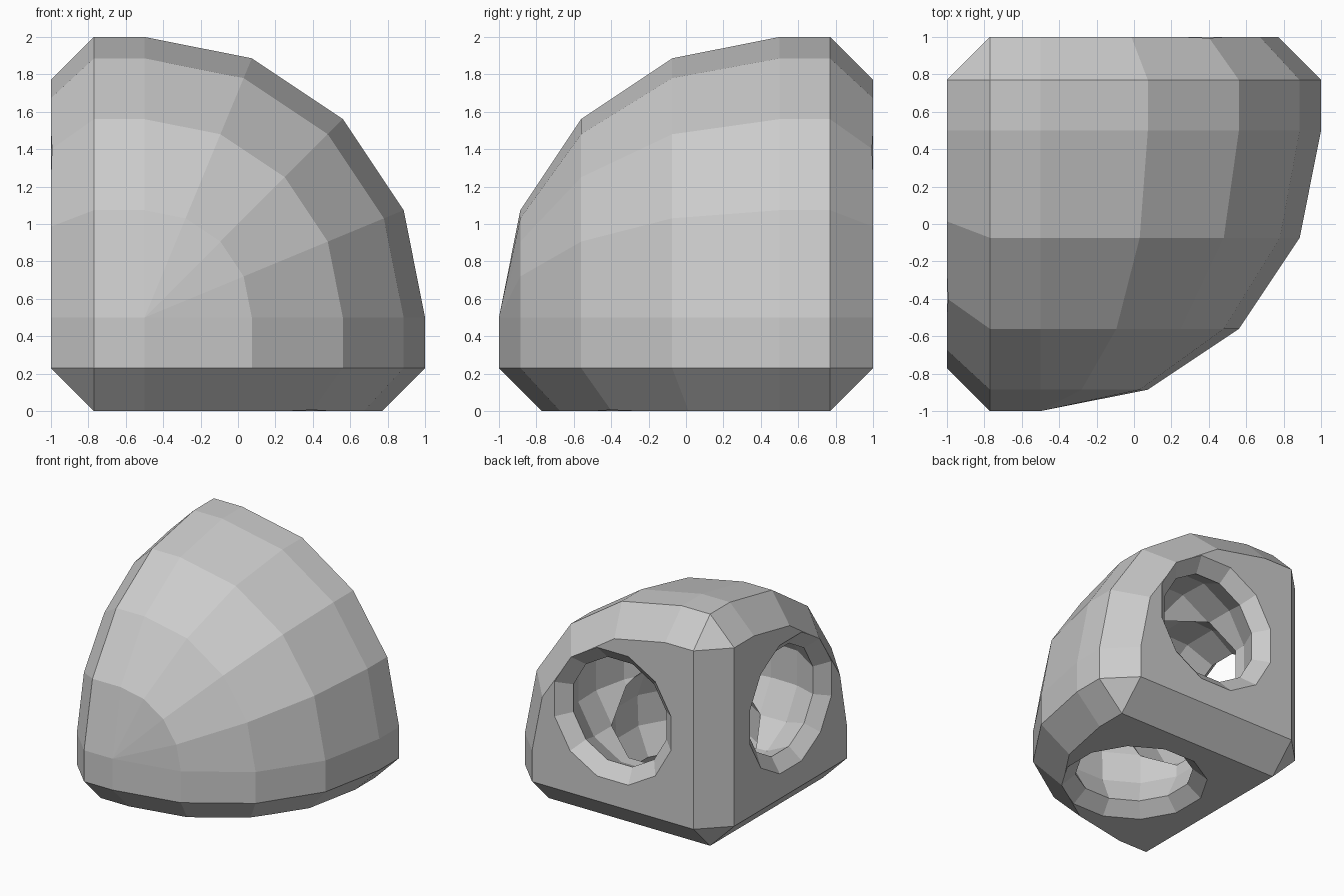
import bpy, bmesh
from math import sin, cos, radians, pi
from mathutils import Vector

if "Cube" in bpy.data.objects:
    bpy.data.objects.remove(bpy.data.objects["Cube"])

CENTRE = Vector((-0.5, 0.5, 0.5))   # centre of the rounded outside
R, EDGE, CUT = 1.5, 0.27, 0.23      # outer radius, straight run, chamfer


def finish(bm, name):
    bmesh.ops.recalc_face_normals(bm, faces=bm.faces)
    me = bpy.data.meshes.new(name)
    bm.to_mesh(me)
    bm.free()
    ob = bpy.data.objects.new(name, me)
    bpy.context.collection.objects.link(ob)
    return ob


def outline(r):
    # quarter circle with short straight ends and a square inner corner
    pts = [(r * cos(radians(22.5 * k)), r * sin(radians(22.5 * k))) for k in range(5)]
    return pts + [(r, -EDGE), (-EDGE, r), (-EDGE, -EDGE)]


def body():
    pts = []
    # eighth of a faceted ball, pole towards the front
    for i in range(5):
        t = radians(22.5 * i)
        for j in range(5 if i else 1):
            f = radians(22.5 * j)
            pts.append((R * sin(t) * sin(f), R * cos(t), R * sin(t) * cos(f)))
    # three flat sides with chamfered borders
    for axis in range(3):
        for depth, r in ((-EDGE, R), (-EDGE - CUT, R - CUT)):
            for a, b in outline(r):
                p = [a, b]
                p.insert(axis, depth)
                pts.append(tuple(p))
    bm = bmesh.new()
    for p, q, r in pts:
        bm.verts.new(CENTRE + Vector((p, -q, r)))
    bmesh.ops.remove_doubles(bm, verts=bm.verts, dist=0.001)
    bmesh.ops.convex_hull(bm, input=bm.verts)
    bmesh.ops.delete(bm, geom=[v for v in bm.verts if not v.link_faces], context='VERTS')
    bmesh.ops.dissolve_limit(bm, angle_limit=radians(0.5), verts=bm.verts, edges=bm.edges)
    return finish(bm, "corner_shell")


def socket(origin, inward, sides=12):
    # countersunk mouth opening into a round pocket
    profile = [(0.69, -0.1), (0.46, 0.1)]
    profile += [(0.6 * sin(radians(a)), 0.485 - 0.6 * cos(radians(a))) for a in (75, 100, 125, 150)]
    turn = Vector((0, 0, 1)).rotation_difference(Vector(inward))
    bm = bmesh.new()

    def place(x, y, z):
        return bm.verts.new(Vector(origin) + turn @ Vector((x, y, z)))

    rings = []
    for r, d in profile:
        rings.append([place(r * cos(2 * pi * (k + 0.5) / sides),
                            r * sin(2 * pi * (k + 0.5) / sides), d) for k in range(sides)])
    tip = place(0, 0, 1.085)
    for k in range(sides):
        n = (k + 1) % sides
        for lo, hi in zip(rings, rings[1:]):
            bm.faces.new((lo[k], lo[n], hi[n], hi[k]))
        bm.faces.new((rings[-1][k], rings[-1][n], tip))
    bm.faces.new(rings[0])
    ob = finish(bm, "socket_cutter")
    ob.hide_render = True
    return ob


shell = body()
bpy.context.view_layer.objects.active = shell
shell.select_set(True)

# one socket in each flat side
for origin, inward in (((-1, 0, 1), (1, 0, 0)), ((0, 1, 1), (0, -1, 0)), ((0, 0, 0), (0, 0, 1))):
    cutter = socket(origin, inward)
    mod = shell.modifiers.new("socket", 'BOOLEAN')
    mod.operation = 'DIFFERENCE'
    mod.solver = 'EXACT'
    mod.object = cutter
    bpy.ops.object.modifier_apply(modifier=mod.name)
    bpy.data.objects.remove(cutter, do_unlink=True)
